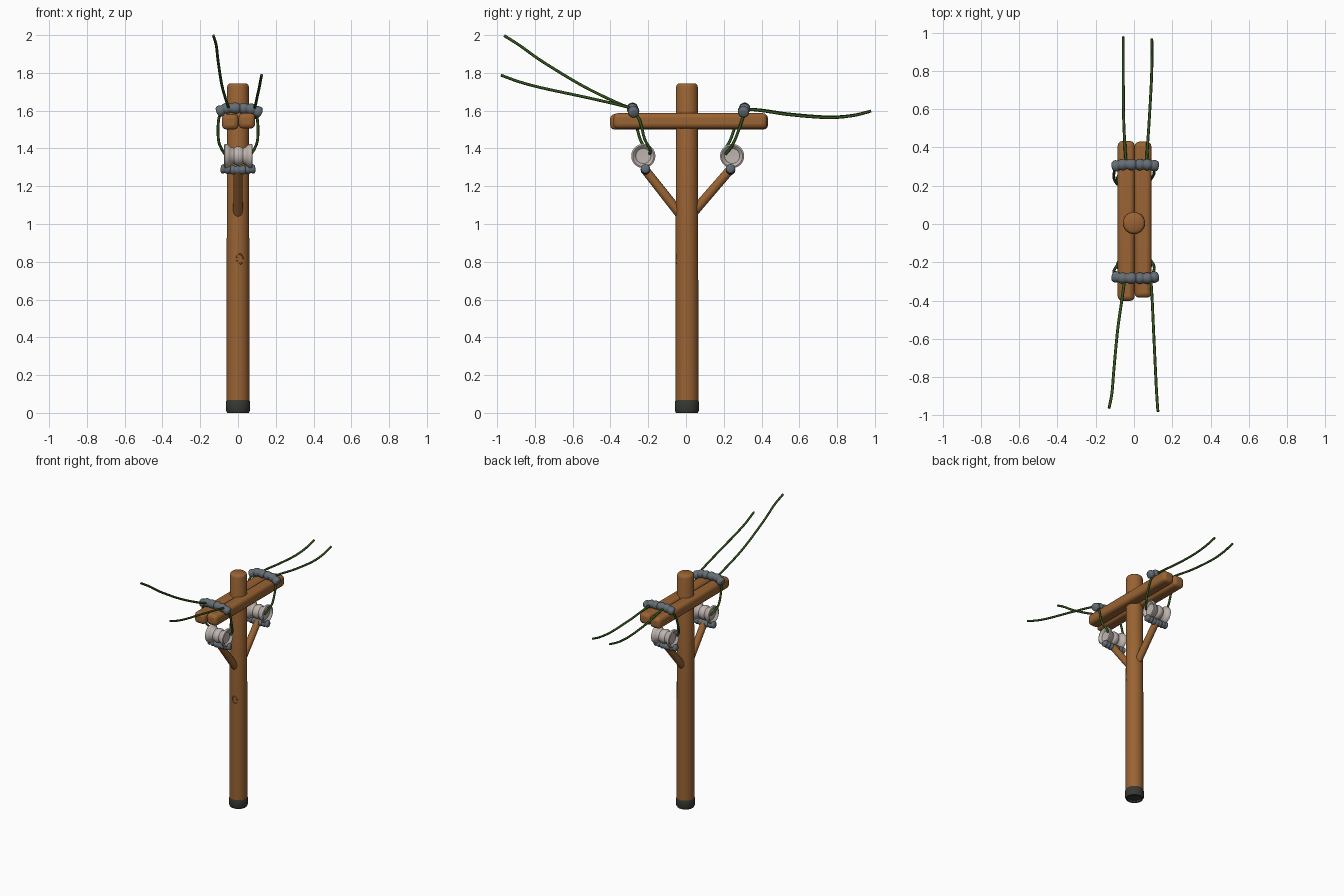
import bpy, math
from mathutils import Vector

if "Cube" in bpy.data.objects:
    bpy.data.objects.remove(bpy.data.objects["Cube"])


def material(name, rgb):
    m = bpy.data.materials.new(name)
    m.diffuse_color = (*rgb, 1)
    m.use_nodes = True
    m.node_tree.nodes["Principled BSDF"].inputs["Base Color"].default_value = m.diffuse_color
    return m


WOOD = material("brown wood", (0.32, 0.125, 0.033))
DARK = material("dark base", (0.040, 0.040, 0.033))
STEEL = material("grey steel", (0.13, 0.155, 0.175))
CERAMIC = material("pale ceramic", (0.52, 0.46, 0.43))
GREEN = material("green cable", (0.032, 0.085, 0.012))


def finish(name, verts, faces, mat, angle=40):
    me = bpy.data.meshes.new(name)
    me.from_pydata(verts, [], faces)
    me.materials.append(mat)
    me.shade_smooth()
    me.set_sharp_from_angle(angle=math.radians(angle))
    ob = bpy.data.objects.new(name, me)
    bpy.context.collection.objects.link(ob)
    return ob


def sweep(name, pts, radii, mat, sides=20, axis=None, angle=40):
    """Capped round tube; a fixed axis turns it into a lathe."""
    pts = [Vector(p) for p in pts]
    n, verts, faces = len(pts), [], []
    ref = None
    for i, p in enumerate(pts):
        t = Vector(axis) if axis else pts[min(i + 1, n - 1)] - pts[max(i - 1, 0)]
        t.normalize()
        if ref is None:
            ref = t.orthogonal()
        ref = (ref - t * ref.dot(t)).normalized()
        side = t.cross(ref)
        for k in range(sides):
            a = 2 * math.pi * k / sides
            verts.append(p + (ref * math.cos(a) + side * math.sin(a)) * radii[i])
    for i in range(n - 1):
        for k in range(sides):
            j = (k + 1) % sides
            faces.append((i * sides + k, i * sides + j, (i + 1) * sides + j, (i + 1) * sides + k))
    faces.append(tuple(reversed(range(sides))))
    faces.append(tuple((n - 1) * sides + k for k in range(sides)))
    return finish(name, verts, faces, mat, angle)


def smooth_path(ctrl, steps=8):
    """Catmull-Rom curve through the control points."""
    c = [Vector(p) for p in ctrl]
    c = [2 * c[0] - c[1]] + c + [2 * c[-1] - c[-2]]
    out = []
    for i in range(1, len(c) - 2):
        a, b, d, e = c[i - 1:i + 3]
        for s in range(steps):
            t = s / steps
            out.append(0.5 * (2 * b + (d - a) * t + (2 * a - 5 * b + 4 * d - e) * t * t
                              + (3 * b - a - 3 * d + e) * t ** 3))
    return out + [c[-2]]


def cable(name, ctrl, r=0.0075):
    path = smooth_path(ctrl)
    sweep(name, path, [r] * len(path), GREEN, 8, angle=60)


def beaded_bar(name, ctrl, beads, r_in, r_out):
    """Lumpy clamp: tube whose radius swells into beads."""
    path = smooth_path(ctrl, 16)
    n = len(path) - 1
    radii = [r_in + (r_out - r_in) * abs(math.sin(math.pi * beads * i / n)) ** 0.7
             for i in range(n + 1)]
    radii[0] = radii[-1] = r_in * 0.7
    sweep(name, path, radii, STEEL, 16, angle=60)


# Pole with rounded top and dark foot
PY = 0.005
sweep("pole", [(0, PY, z) for z in (0.05, 0.9, 1.725, 1.738, 1.745)],
      [0.061, 0.060, 0.058, 0.054, 0.045], WOOD, 28, (0, 0, 1))
sweep("pole_foot", [(0, PY, z) for z in (0.012, 0.0, 0.0, 0.012, 0.058, 0.07)],
      [0.045, 0.048, 0.058, 0.064, 0.064, 0.060], DARK, 28, (0, 0, 1))

# Knot in the wood on the front
ring = [(0.01 + 0.018 * math.cos(a), PY - 0.058, 0.815 + 0.026 * math.sin(a))
        for a in (2 * math.pi * k / 16 for k in range(15))]
sweep("wood_knot", ring, [0.004] * 15, WOOD, 6)

# Twin cross arms
for name, x, y0, y1, z in (("left_cross_arm", -0.041, -0.402, 0.434, 1.541),
                           ("right_cross_arm", 0.047, -0.385, 0.43, 1.546)):
    bpy.ops.mesh.primitive_cube_add(size=1, location=(x, (y0 + y1) / 2, z))
    arm = bpy.context.object
    arm.name = name
    arm.scale = (0.088, y1 - y0, 0.082)
    bpy.ops.object.transform_apply(location=False, rotation=False, scale=True)
    arm.data.materials.append(WOOD)
    bev = arm.modifiers.new("rounding", 'BEVEL')
    bev.width, bev.segments = 0.024, 3
    bpy.ops.object.shade_smooth_by_angle(angle=math.radians(40))

# Spool profile: (position along x, radius), dished at both ends
half = [(0.058, 0.0), (0.060, 0.040), (0.070, 0.048), (0.076, 0.056), (0.072, 0.064),
        (0.058, 0.064), (0.048, 0.056), (0.036, 0.045), (0.024, 0.043), (0.016, 0.048), (0.006, 0.051)]
spool = [(-x, r) for x, r in half] + [(x, r) for x, r in reversed(half)]

# Each end: strut, lower clamp, spool, upper clamp, drop wires
for tag, s, foot, tip, spool_y, top_y in (
        ("front", -1, (0, -0.01, 1.025), (0, -0.215, 1.285), -0.226, -0.283),
        ("back", 1, (0, 0.02, 1.04), (0, 0.236, 1.29), 0.244, 0.310)):
    sweep(tag + "_strut", [foot, tip], [0.026, 0.024], WOOD, 16)
    beaded_bar(tag + "_lower_clamp", [(-0.092, tip[1], 1.293), (0, tip[1], 1.285), (0.092, tip[1], 1.293)],
               7, 0.018, 0.025)
    sweep(tag + "_insulator", [(x + 0.002, spool_y, 1.36) for x, r in spool],
          [max(r, 0.001) for x, r in spool], CERAMIC, 28, (1, 0, 0))
    beaded_bar(tag + "_upper_clamp",
               [(-0.110, top_y - s * 0.010, 1.590), (-0.06, top_y, 1.612), (0.01, top_y, 1.612),
                (0.07, top_y, 1.608), (0.124, top_y - s * 0.008, 1.586)], 6, 0.022, 0.030)
    for side, x in (("left", -1), ("right", 1)):
        off = 0.012 * x
        cable(f"{tag}_{side}_drop_wire",
              [(x * 0.085, top_y, 1.60), (x * 0.103, top_y - s * 0.025 + off, 1.55),
               (x * 0.104, spool_y + off + s * 0.005, 1.45),
               (x * 0.088, spool_y - s * 0.022 + off, 1.40), (x * 0.070, spool_y - s * 0.035, 1.37)])

# Long cables
cable("front_left_cable", [(-0.045, -0.26, 1.605), (-0.058, -0.36, 1.64), (-0.085, -0.55, 1.733),
                           (-0.105, -0.76, 1.86), (-0.115, -0.88, 1.945), (-0.13, -0.962, 1.997)])
cable("front_right_cable", [(0.085, -0.26, 1.605), (0.093, -0.36, 1.632), (0.102, -0.55, 1.675),
                            (0.112, -0.76, 1.72), (0.118, -0.88, 1.752), (0.125, -0.98, 1.788)])
cable("back_left_cable", [(-0.04, 0.30, 1.61), (-0.047, 0.40, 1.603), (-0.054, 0.55, 1.582),
                          (-0.056, 0.75, 1.567), (-0.056, 0.88, 1.575), (-0.056, 0.98, 1.598)])
cable("back_right_cable", [(0.065, 0.30, 1.61), (0.07, 0.40, 1.600), (0.08, 0.55, 1.578),
                           (0.091, 0.75, 1.563), (0.094, 0.88, 1.573), (0.093, 0.968, 1.594)])
